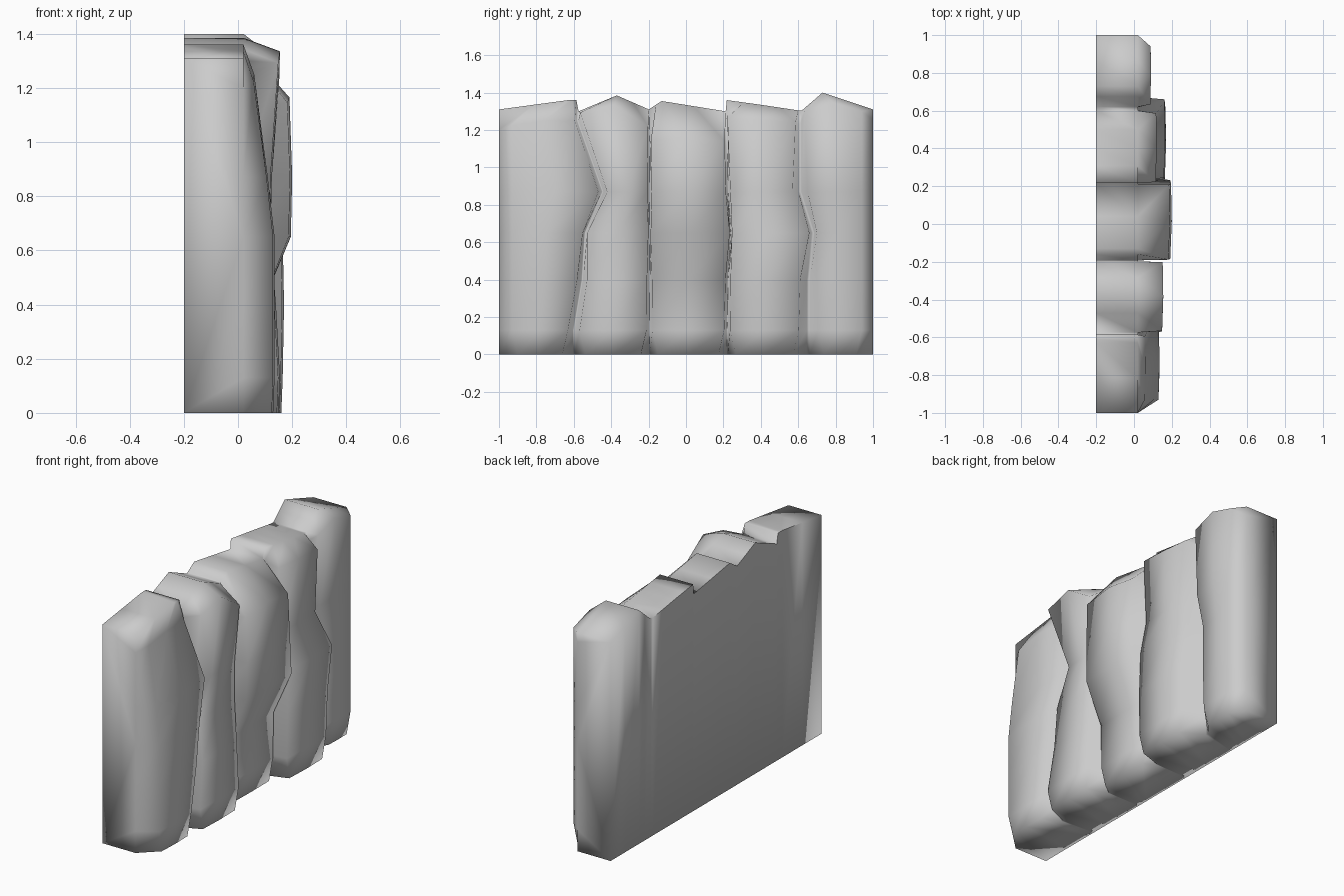
import bpy, bmesh

if "Cube" in bpy.data.objects:
    bpy.data.objects.remove(bpy.data.objects["Cube"])

BACK, GROOVE = -0.2, 0.02
LEVELS = [0.13, 0.4, 0.65, 0.87, 1.17]
GAP_SCALE = [1.3, 1.1, .5, 1, .6]       # seams open and close with height

# Seams between neighbouring columns: y at each level, and half gap width
SEAMS = [
    ([-1] * 5, 0),
    ([-.6, -.555, -.54, -.445, -.58], .024),
    ([-.195] * 5, .012),
    ([.22, .225, .24, .225, .215], .012),
    ([.655, .655, .68, .61, .61], .04),
    ([1] * 5, 0),
]
# Front depth x of each column at each level
DEPTHS = [
    [.135, .135, .135, .11, .06],
    [.155, .14, .12, .125, .155],
    [.09, .09, .195, .2, .19],
    [.165, .17, .165, .115, .12],
    [.09] * 5,
]
# Crest of each column: start z, peak y, peak z, end z, shoulder drop
CRESTS = [
    (1.31, -.63, 1.36, 1.36, .11),
    (1.3, -.37, 1.385, 1.31, .05),
    (1.315, -.13, 1.355, 1.3, .19),
    (1.36, .4, 1.335, 1.305, .08),
    (1.305, .73, 1.4, 1.31, .055),
]


def crest_points(i):
    """Five points along the roof line: ends, peak and halfway points."""
    z0, py, pz, z1, _ = CRESTS[i]
    y0 = SEAMS[i][0][-1] + SEAMS[i][1] / 4
    y1 = SEAMS[i + 1][0][-1] - SEAMS[i + 1][1] / 4
    return [(y0, z0), ((y0 + py) / 2, (z0 + pz) / 2), (py, pz),
            ((py + y1) / 2, (pz + z1) / 2), (y1, z1)]


def front_row(r, foot=False):
    """One level across all columns, dipping into the seams."""
    pts = []
    for i in range(5):
        (sl, gap_l), (sr, gap_r) = SEAMS[i], SEAMS[i + 1]
        inset = .03 if foot else 0
        yl = sl[r] + (gap_l * GAP_SCALE[r] or .07) + inset
        yr = sr[r] - (gap_r * GAP_SCALE[r] or .06) - inset
        x = DEPTHS[i][r] - inset / 6
        profile = [(GROOVE, sl[r] + gap_l / 5), (x * .96, yl),
                   (x, (yl + yr) / 2), (x * .98, yr), (GROOVE, sr[r] - gap_r / 5)]
        for k, ((px, py), (_, cz)) in enumerate(zip(profile, crest_points(i))):
            z = 0 if foot else LEVELS[r]
            if r == 4:                  # shoulders follow the crest
                z = cz - CRESTS[i][4] - (.08 if i == 1 and k > 2 else 0)
            pts.append((px, py, z))
    return pts


crest = [p for i in range(5) for p in crest_points(i)]
rows = [front_row(0, True)] + [front_row(r) for r in range(5)]
rows.append([(GROOVE, y, z) for y, z in crest])
rows.append([(BACK, y, z) for y, z in crest])
rows.append([(BACK, y, 0) for y, z in crest])

bm = bmesh.new()
grid = [[bm.verts.new(p) for p in row] for row in rows]

# Front, crest, back and underside
for lower, upper in zip(grid, grid[1:] + grid[:1]):
    for i in range(len(lower) - 1):
        bm.faces.new((lower[i], lower[i + 1], upper[i + 1], upper[i]))

# Both flat ends
for end in (0, -1):
    bm.faces.new([row[end] for row in grid])

# Smooth rock, with a crisp upper edge along the middle of the flat back
for f in bm.faces:
    f.smooth = True
for i in range(1, 19):
    bm.edges.get((grid[7][i], grid[7][i + 1])).smooth = False

bmesh.ops.recalc_face_normals(bm, faces=bm.faces[:])
bmesh.ops.triangulate(bm, faces=[f for f in bm.faces if len(f.verts) > 4])

mesh = bpy.data.meshes.new("cliff_wall")
bm.to_mesh(mesh)
bm.free()
wall = bpy.data.objects.new("cliff_wall", mesh)
bpy.context.collection.objects.link(wall)
